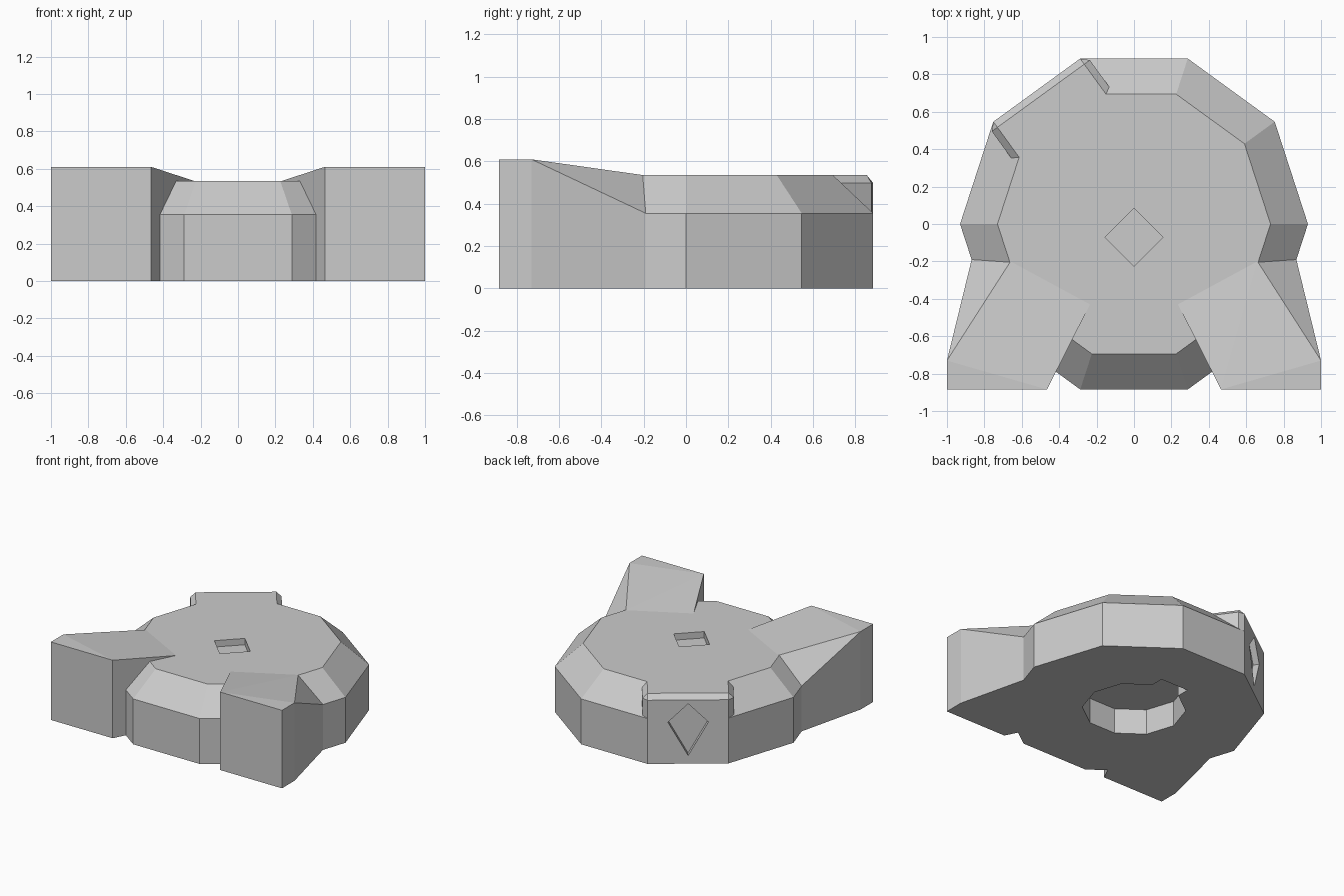
import bpy, bmesh
from math import sin, cos, pi, radians
from mathutils import Matrix

cube = bpy.data.objects.get("Cube")
if cube:
    bpy.data.objects.remove(cube, do_unlink=True)

grey = bpy.data.materials.new("plain_grey")
grey.use_nodes = True
colour = (0.6, 0.6, 0.6, 1)
grey.diffuse_color = colour
grey.node_tree.nodes["Principled BSDF"].inputs["Base Color"].default_value = colour

RADIUS = 0.93
APOTHEM = RADIUS * cos(pi / 10)
TOP, SHOULDER, TOE = 0.535, 0.355, 0.61
TURN = Matrix.Rotation(radians(36), 4, "Z")


def hull(name, points, matrix=None):
    """Convex solid around the given points."""
    bm = bmesh.new()
    for p in points:
        bm.verts.new(p)
    result = bmesh.ops.convex_hull(bm, input=bm.verts)
    loose = {g for g in result["geom_interior"] + result["geom_unused"]
             if isinstance(g, bmesh.types.BMVert)}
    bmesh.ops.delete(bm, geom=list(loose), context="VERTS")
    bmesh.ops.dissolve_limit(bm, angle_limit=radians(0.5), verts=bm.verts, edges=bm.edges)
    bmesh.ops.recalc_face_normals(bm, faces=bm.faces)
    if matrix:
        bm.transform(matrix)
    mesh = bpy.data.meshes.new(name)
    bm.to_mesh(mesh)
    bm.free()
    mesh.materials.append(grey)
    obj = bpy.data.objects.new(name, mesh)
    bpy.context.collection.objects.link(obj)
    return obj


def decagon(radius, z):
    return [(radius * cos(i * pi / 5), radius * sin(i * pi / 5), z) for i in range(10)]


def box(x, y0, y1, z0, z1):
    return [(a, b, c) for a in (-x, x) for b in (y0, y1) for c in (z0, z1)]


def combine(target, tool, operation):
    """Join or cut with a tool solid, then remove the tool."""
    mod = target.modifiers.new(tool.name, "BOOLEAN")
    mod.operation, mod.solver, mod.object = operation, "EXACT", tool
    bpy.context.view_layer.update()
    graph = bpy.context.evaluated_depsgraph_get()
    mesh = bpy.data.meshes.new_from_object(target.evaluated_get(graph))
    target.modifiers.clear()
    target.data = mesh
    bpy.data.objects.remove(tool, do_unlink=True)


# Ten-sided body with a sloping shoulder
body = hull("body", decagon(RADIUS, 0) + decagon(RADIUS, SHOULDER) + decagon(0.73, TOP))

# Splayed front legs rising above the body
for side, word in ((1, "left"), (-1, "right")):
    plan = [(0.465, -APOTHEM, TOE), (1, -APOTHEM, TOE), (1, -0.73, TOE),
            (0.868, -0.19, SHOULDER), (0.66, -0.2, TOP), (0.235, -0.43, TOP)]
    leg = hull(word + "_leg", [(side * x, y, z) for x, y, h in plan for z in (0, h)])
    combine(body, leg, "UNION")

# Chamfered block on one rear facet
block = hull("rear_block", box(0.324, 0.45, APOTHEM, 0.1, TOP), TURN)
bevel = block.modifiers.new("chamfer", "BEVEL")
bevel.width, bevel.segments = 0.037, 1
combine(body, block, "UNION")

# Kite recess in the block
kite = [(0, 0.468), (0.144, 0.325), (0, 0.063), (-0.144, 0.325)]
combine(body, hull("kite_cutter", [(x, y, z) for x, z in kite
                                   for y in (APOTHEM - 0.045, 1)], TURN), "DIFFERENCE")

# Square recess in the top
square = [(0.155, -0.07), (0, 0.085), (-0.155, -0.07), (0, -0.225)]
combine(body, hull("square_cutter", [(x, y, z) for x, y in square
                                     for z in (TOP - 0.05, 1)]), "DIFFERENCE")

# Ten-sided socket with a keyway underneath
combine(body, hull("socket_cutter", decagon(0.37, -0.1) + decagon(0.37, 0.2)), "DIFFERENCE")
combine(body, hull("keyway_cutter", box(0.12, 0.2, 0.45, -0.1, 0.2)), "DIFFERENCE")
